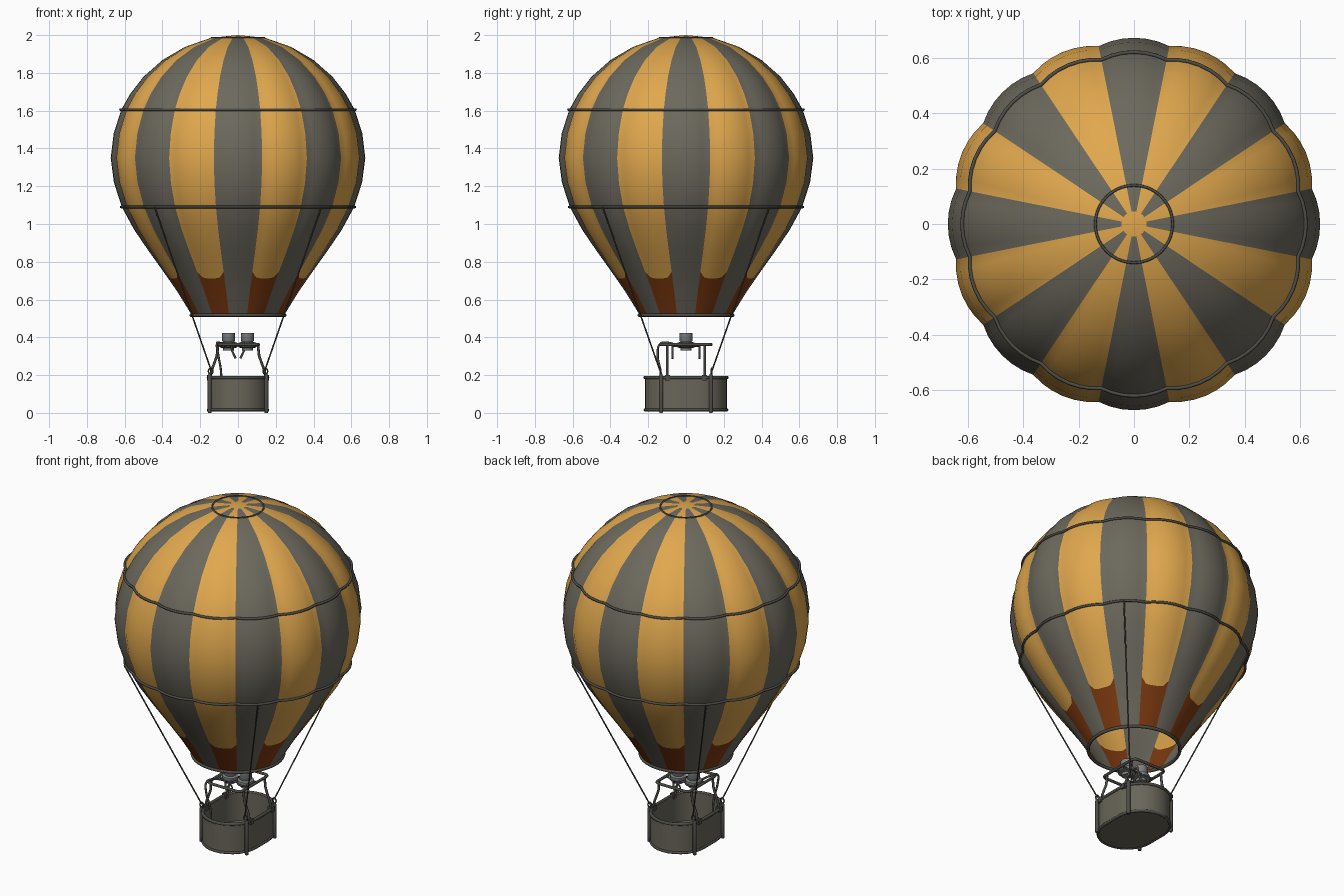
import bpy, bmesh, math
from mathutils import Vector

if "Cube" in bpy.data.objects:
    bpy.data.objects.remove(bpy.data.objects["Cube"])


def mat(name, rgb):
    m = bpy.data.materials.new(name)
    m.diffuse_color = (*rgb, 1)
    m.use_nodes = True
    m.node_tree.nodes["Principled BSDF"].inputs["Base Color"].default_value = m.diffuse_color
    return m


YELLOW = mat("golden_cloth", (0.75, 0.39, 0.076))
GREY = mat("grey_cloth", (0.15, 0.14, 0.109))
BROWN = mat("brown_skirt", (0.21, 0.042, 0.005))
DARK = mat("dark_rope", (0.075, 0.073, 0.062))
WICKER = mat("basket_grey", (0.14, 0.13, 0.10))
STEEL = mat("burner_steel", (0.21, 0.215, 0.215))


def finish(bm, name, mats, angle=40):
    me = bpy.data.meshes.new(name)
    bmesh.ops.recalc_face_normals(bm, faces=bm.faces)
    bm.to_mesh(me)
    bm.free()
    for m in mats:
        me.materials.append(m)
    ob = bpy.data.objects.new(name, me)
    bpy.context.collection.objects.link(ob)
    bpy.ops.object.select_all(action='DESELECT')
    ob.select_set(True)
    bpy.context.view_layer.objects.active = ob
    bpy.ops.object.shade_smooth_by_angle(angle=math.radians(angle))
    return ob


def tube(name, pts, r, m, cyclic=False, smooth=False):
    cu = bpy.data.curves.new(name, 'CURVE')
    cu.dimensions = '3D'
    cu.bevel_depth = r
    cu.bevel_resolution = 2
    cu.use_fill_caps = not cyclic
    if smooth:
        sp = cu.splines.new('BEZIER')
        sp.bezier_points.add(len(pts) - 1)
        sp.resolution_u = 5
        for b, p in zip(sp.bezier_points, pts):
            b.co = p
            b.handle_left_type = b.handle_right_type = 'AUTO'
    else:
        sp = cu.splines.new('POLY')
        sp.points.add(len(pts) - 1)
        for b, p in zip(sp.points, pts):
            b.co = (*p, 1)
    sp.use_cyclic_u = cyclic
    cu.materials.append(m)
    ob = bpy.data.objects.new(name, cu)
    bpy.context.collection.objects.link(ob)
    bpy.ops.object.select_all(action='DESELECT')
    ob.select_set(True)
    bpy.context.view_layer.objects.active = ob
    bpy.ops.object.convert(target='MESH')
    return ob


# Envelope profile (radius, height), mouth to crown
PROFILE = [(.243, .515), (.32, .64), (.372, .715), (.40, .755), (.475, .86), (.55, .97),
           (.615, 1.09), (.657, 1.22), (.674, 1.35), (.658, 1.48), (.618, 1.605),
           (.57, 1.69), (.50, 1.78), (.40, 1.868), (.28, 1.938), (.145, 1.985), (.045, 1.996)]
GORES, SUB = 16, 6
N = GORES * SUB


def radius(z):
    for (r0, z0), (r1, z1) in zip(PROFILE, PROFILE[1:]):
        if z <= z1:
            return r0 + (r1 - r0) * (z - z0) / (z1 - z0)
    return PROFILE[-1][0]


def gore(i):
    """Angle, position across the gore (-1..1) and gore number of column i"""
    return (i / SUB - .5) * math.tau / GORES, (i % SUB) / SUB * 2 - 1, i // SUB


def skin(i, z, off=0.0):
    a, t, _ = gore(i)
    fade = min(1, max(0, (z - .55) / .45)) * min(1, (2.0 - z) / .15)
    r = radius(z) * (1 - .026 * fade * t * t) + off
    return Vector((r * math.cos(a), r * math.sin(a), z))


# Envelope: alternating gores, scooped brown skirt, yellow crown
bm = bmesh.new()
rows = []
for k, (r, z) in enumerate(PROFILE):
    row = []
    for i in range(N):
        t = gore(i)[1]
        zz = .712 + .035 * abs(t) ** 5 if k == 2 else z
        row.append(bm.verts.new(skin(i, zz)))
    rows.append(row)
crown = bm.verts.new((0, 0, 2.0))
for k in range(len(rows)):
    for i in range(N):
        j = (i + 1) % N
        if k + 1 < len(rows):
            f = bm.faces.new((rows[k][i], rows[k][j], rows[k + 1][j], rows[k + 1][i]))
            f.material_index = 1 if gore(i)[2] % 2 == 0 else (2 if k < 2 else 0)
        else:
            f = bm.faces.new((rows[k][i], rows[k][j], crown))
finish(bm, "envelope", [YELLOW, GREY, BROWN])

# Load tapes around the envelope
for name, z, rr in (("mouth_ring", .517, .009), ("lower_tape", 1.09, .007),
                    ("upper_tape", 1.605, .007), ("crown_ring", 1.986, .005)):
    tube(name, [skin(i, z, .004) for i in range(N)], rr, DARK, True)


# Basket outline: rectangle with half-round ends
def stadium(w, l, z, n=14):
    pts = []
    for s in (1, -1):
        for i in range(n + 1):
            a = math.pi * i / n
            pts.append(Vector((s * w * math.cos(a), s * ((l - w) + w * math.sin(a)), z)))
    return pts


bm = bmesh.new()
loops = [[bm.verts.new(p) for p in stadium(*d)] for d in
         ((.158, .218, .012), (.158, .218, .188), (.147, .207, .188), (.147, .207, .024))]
for a, b in zip(loops, loops[1:]):
    for i in range(len(a)):
        j = (i + 1) % len(a)
        bm.faces.new((a[i], a[j], b[j], b[i]))
bm.faces.new(loops[0])
bm.faces.new(loops[-1])
finish(bm, "basket", [WICKER])
tube("basket_top_rim", stadium(.157, .217, .187), .009, DARK, True)
tube("basket_bottom_rim", stadium(.157, .217, .016), .008, DARK, True)


def lathe(name, prof, x, y, m, n=20):
    bm = bmesh.new()
    rings = [[bm.verts.new((x + r * math.cos(math.tau * i / n),
                            y + r * math.sin(math.tau * i / n), z)) for i in range(n)]
             for r, z in prof]
    for a, b in zip(rings, rings[1:]):
        for i in range(n):
            bm.faces.new((a[i], a[(i + 1) % n], b[(i + 1) % n], b[i]))
    bm.faces.new(rings[0])
    bm.faces.new(rings[-1])
    return finish(bm, name, [m])


# Four corners: post, shackle, rope, frame leg and clamp
for sx in (-1, 1):
    for sy in (-1, 1):
        lathe("basket_post", [(.009, .0), (.011, .008), (.011, .195), (.006, .208)],
              sx * .150, sy * .132, DARK, 10)
        tube("shackle", [(sx * (.145 + .012 * math.cos(a)), sy * .135, .22 + .016 * math.sin(a))
                         for a in [math.tau * i / 12 for i in range(12)]], .004, DARK, True)
        tube("rope", [(sx * .142, sy * .138, .225), (sx * .442, sy * .442, 1.09)], .004, DARK)
        tube("frame_leg", [(sx * .148, sy * .10, .18), (sx * .140, sy * .10, .225),
                           (sx * .112, sy * .10, .30), (sx * .105, sy * .10, .362)], .007, DARK)
        bm = bmesh.new()
        bmesh.ops.create_cube(bm, size=1)
        for v in bm.verts:
            v.co = Vector((sx * .150 + v.co.x * .026, sy * .097 + v.co.y * .026,
                           .186 + v.co.z * .03))
        finish(bm, "leg_clamp", [DARK])

# Burner frame with rounded corners and cross bars
frame = []
for cx, cy, a0 in ((.085, .11, 0), (-.085, .11, 90), (-.085, -.11, 180), (.085, -.11, 270)):
    for i in range(5):
        a = math.radians(a0 + 22.5 * i)
        frame.append((cx + .024 * math.cos(a), cy + .024 * math.sin(a), .362))
tube("burner_frame", frame, .008, DARK, True)
for y in (-.03, .03):
    tube("cross_bar", [(-.105, y, .358), (.105, y, .358)], .006, DARK)

# Twin burners with hanging valve handles
for sx in (-1, 1):
    lathe("burner", [(.028, .330), (.030, .343), (.045, .346), (.045, .372), (.030, .376),
                     (.034, .382), (.034, .422), (.028, .422), (.026, .385)],
          sx * .05, 0, STEEL)
    tube("burner_coil", [(sx * .05 + .044 * math.cos(math.tau * i / 20),
                          .044 * math.sin(math.tau * i / 20), .352) for i in range(20)],
         .005, DARK, True)
    tube("valve_handle", [(sx * .035, sx * .07, .362), (sx * .03, sx * .072, .325),
                          (sx * .012, sx * .072, .288)], .006, DARK)
    tube("valve_arm", [(sx * .05, 0, .350), (sx * .035, sx * .07, .355)], .005, DARK)

# Fuel hose from the basket to the burners
tube("fuel_hose", [(-.088, -.125, .10), (-.09, -.135, .22), (-.105, -.15, .31), (-.112, -.137, .365),
                   (-.10, -.10, .372), (-.055, -.03, .348)], .006, DARK, smooth=True)
